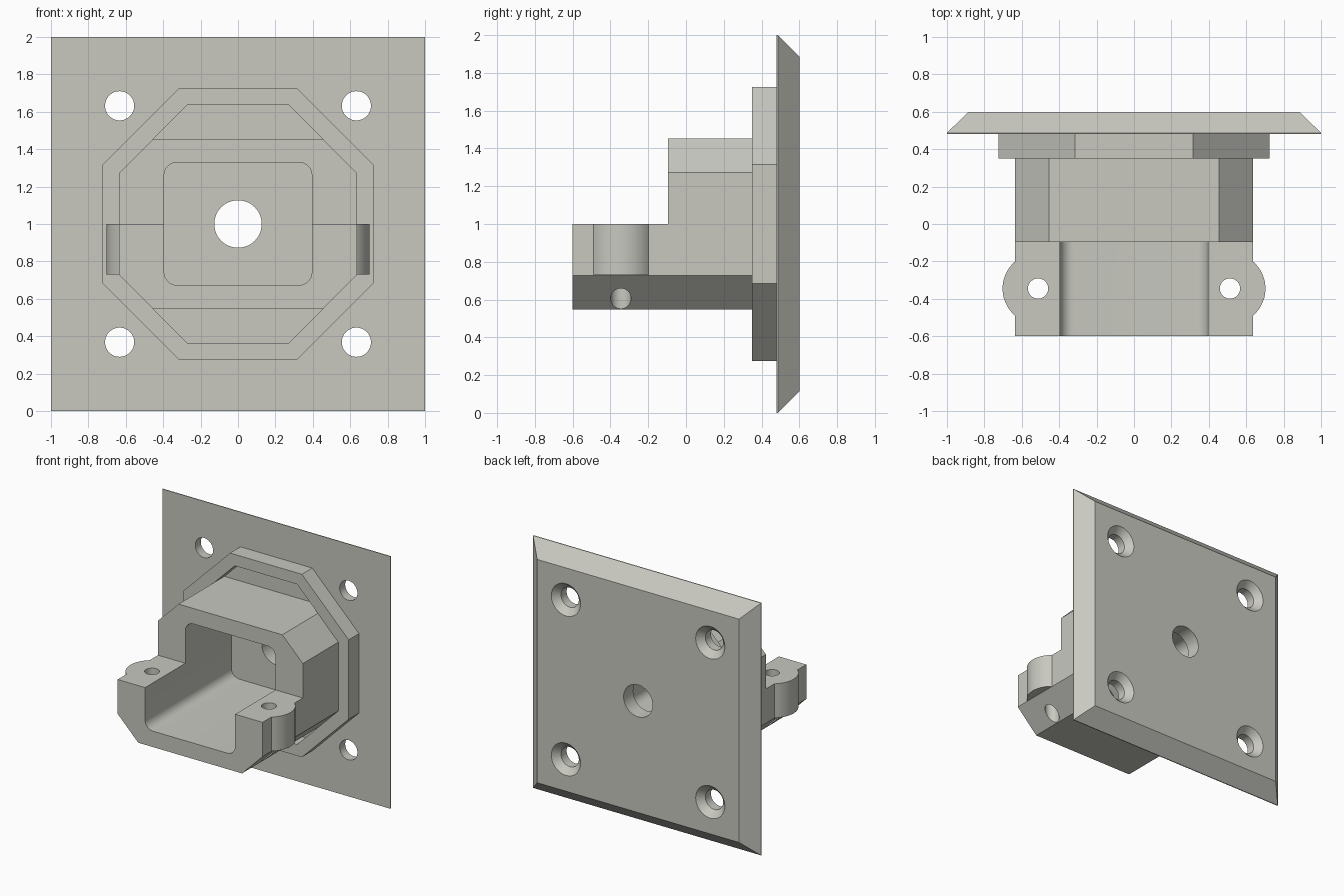
import bpy, bmesh, math

if "Cube" in bpy.data.objects:
    bpy.data.objects.remove(bpy.data.objects["Cube"])

grey = bpy.data.materials.new("warm grey")
grey.diffuse_color = (0.58, 0.58, 0.53, 1)
grey.use_nodes = True
grey.node_tree.nodes["Principled BSDF"].inputs["Base Color"].default_value = grey.diffuse_color


def loft(name, rings):
    """Closed solid through equal-length rings of 3D points."""
    bm = bmesh.new()
    loops = [[bm.verts.new(p) for p in ring] for ring in rings]
    n = len(loops[0])
    for a, b in zip(loops, loops[1:]):
        for i in range(n):
            j = (i + 1) % n
            bm.faces.new((a[i], a[j], b[j], b[i]))
    bm.faces.new(loops[0])
    bm.faces.new(loops[-1])
    bmesh.ops.recalc_face_normals(bm, faces=bm.faces)
    mesh = bpy.data.meshes.new(name)
    bm.to_mesh(mesh)
    bm.free()
    mesh.materials.append(grey)
    ob = bpy.data.objects.new(name, mesh)
    bpy.context.collection.objects.link(ob)
    return ob


def prism(name, outline, y0, y1):
    return loft(name, [[(x, y, z) for x, z in outline] for y in (y0, y1)])


def circle(cx, cy, r, n=48):
    return [(cx + r * math.cos(2 * math.pi * i / n), cy + r * math.sin(2 * math.pi * i / n))
            for i in range(n)]


def rect(w, z0, z1):
    return [(-w, z0), (w, z0), (w, z1), (-w, z1)]


def octagon(w, flat_x, half_h, flat_z):
    return [(sx, 1 + sz) for sx, sz in (
        (-flat_x, -half_h), (flat_x, -half_h), (w, -flat_z), (w, flat_z),
        (flat_x, half_h), (-flat_x, half_h), (-w, flat_z), (-w, -flat_z))]


def rounded_rect(w, z0, z1, r, n=8):
    pts = []
    for k, (cx, cz) in enumerate(((w - r, z1 - r), (r - w, z1 - r), (r - w, z0 + r), (w - r, z0 + r))):
        for i in range(n + 1):
            a = math.pi / 2 * (k + i / n)
            pts.append((cx + r * math.cos(a), cz + r * math.sin(a)))
    return pts


def combine(target, tool, op):
    """Apply one boolean and remove the tool."""
    mod = target.modifiers.new(op, 'BOOLEAN')
    mod.operation, mod.object, mod.solver = op, tool, 'EXACT'
    bpy.context.view_layer.objects.active = target
    bpy.ops.object.modifier_apply(modifier=mod.name)
    bpy.data.objects.remove(tool)


FRONT, BACK = 0.48, 0.60

# Square mounting plate, bevelled towards the back
plate = loft("mounting_plate", [
    [(x, y, z) for x, z in rect(1 - d, d, 2 - d)]
    for y, d in ((FRONT, 0), (FRONT + 0.007, 0), (BACK, 0.115))])

# Centre cable hole and four countersunk screw holes
combine(plate, prism("cable_hole", circle(0, 1, 0.127), 0.3, 0.8), 'DIFFERENCE')
for x in (-0.633, 0.633):
    for z in (0.368, 1.632):
        hole = loft("screw_hole", [
            [(px, y, pz) for px, pz in circle(x, z, r)]
            for y, r in ((0.3, 0.078), (BACK - 0.05, 0.078), (BACK, 0.128), (0.7, 0.128))])
        combine(plate, hole, 'DIFFERENCE')

# Housing body with chamfered corners
housing = prism("socket_housing", octagon(0.635, 0.455, 0.453, 0.273), -0.6, FRONT)

# Octagonal collar against the plate
combine(housing, prism("collar", octagon(0.725, 0.315, 0.725, 0.315), 0.35, FRONT), 'UNION')

# Rounded screw ears on the lower half
for x in (-0.513, 0.513):
    ear = loft("ear", [[(px, py, z) for px, py in circle(x, -0.345, 0.19)] for z in (0.729, 1.1)])
    combine(housing, ear, 'UNION')

# Remove the upper half at the front
combine(housing, prism("front_step", rect(1.5, 1.0, 2.5), -1.0, -0.095), 'DIFFERENCE')

# Pockets in the collar above and below the body
for s in (1, -1):
    pocket = [(-0.455, 1 + s * 0.453), (0.455, 1 + s * 0.453),
              (0.273, 1 + s * 0.635), (-0.273, 1 + s * 0.635)]
    combine(housing, prism("pocket", pocket, 0.2, 0.7), 'DIFFERENCE')

# Rounded cavity through the housing
combine(housing, prism("cavity", rounded_rect(0.395, 0.673, 1.33, 0.07), -1.0, 0.7), 'DIFFERENCE')

# Vertical clamp screw holes
for x in (-0.513, 0.513):
    hole = loft("clamp_hole", [[(px, py, z) for px, py in circle(x, -0.345, 0.054)] for z in (0.3, 1.3)])
    combine(housing, hole, 'DIFFERENCE')

# Smooth the round surfaces only
for ob in (plate, housing):
    bpy.ops.object.select_all(action='DESELECT')
    ob.select_set(True)
    bpy.context.view_layer.objects.active = ob
    bpy.ops.object.shade_smooth_by_angle(angle=math.radians(30))
